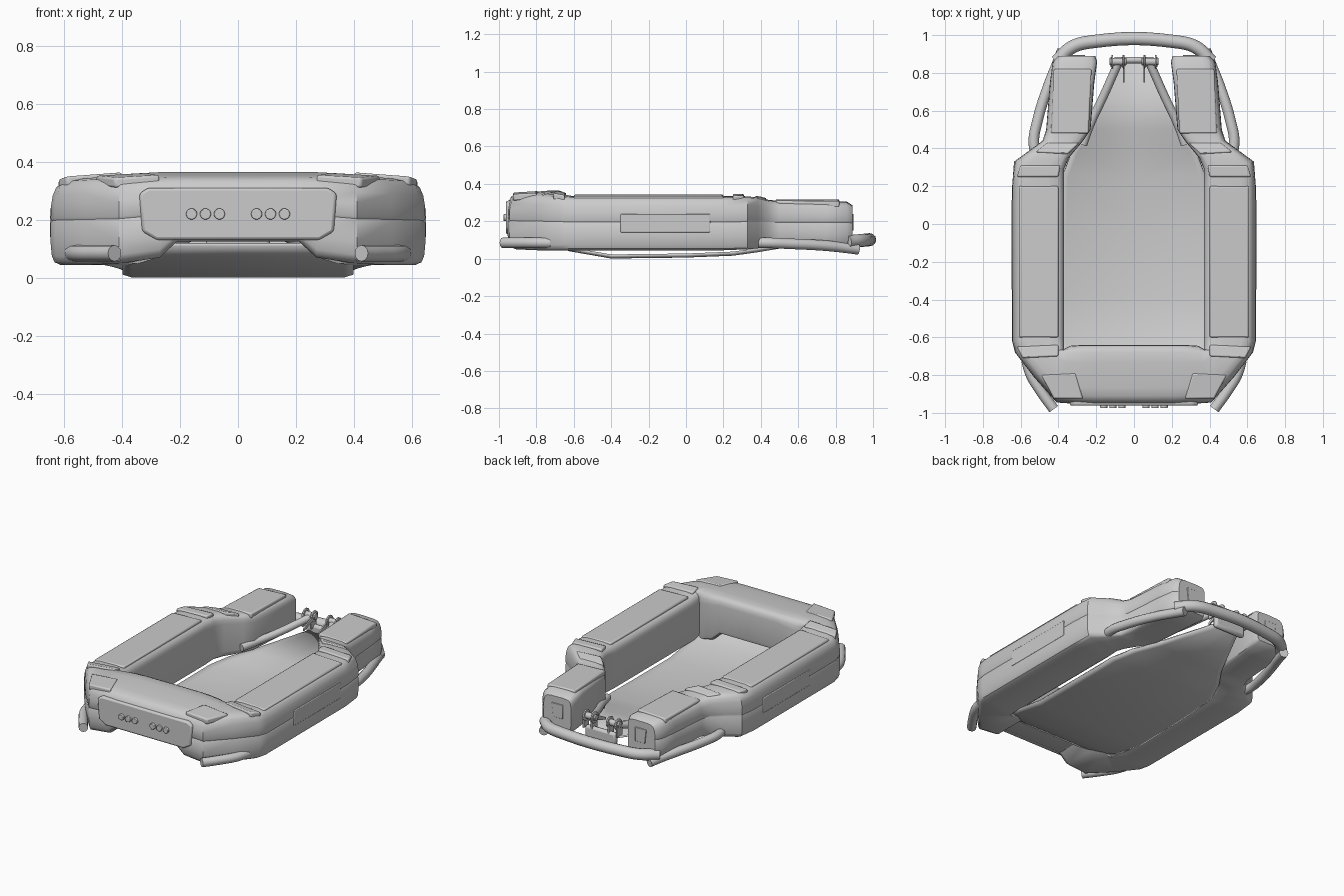
import bpy, bmesh, math
from mathutils import Vector

if "Cube" in bpy.data.objects:
    bpy.data.objects.remove(bpy.data.objects["Cube"])

GREY = (0.6, 0.6, 0.6, 1)
grey = bpy.data.materials.new("light_grey")
grey.use_nodes = True
grey.diffuse_color = GREY
grey.node_tree.nodes["Principled BSDF"].inputs["Base Color"].default_value = GREY


def finish(name, bm, mirror=True, bevel=0, angle=35):
    bmesh.ops.recalc_face_normals(bm, faces=bm.faces)
    me = bpy.data.meshes.new(name)
    bm.to_mesh(me)
    bm.free()
    ob = bpy.data.objects.new(name, me)
    bpy.context.collection.objects.link(ob)
    me.materials.append(grey)
    if bevel:
        mod = ob.modifiers.new("Bevel", "BEVEL")
        mod.width, mod.segments = bevel, 2
    if mirror:
        mod = ob.modifiers.new("Mirror", "MIRROR")
        mod.merge_threshold = 0.0005
    bpy.ops.object.select_all(action="DESELECT")
    ob.select_set(True)
    bpy.context.view_layer.objects.active = ob
    bpy.ops.object.shade_smooth_by_angle(angle=math.radians(angle))
    return ob


def prism(name, points, offset, mirror=True, bevel=0.008):
    """Flat outline extruded along an offset."""
    bm = bmesh.new()
    a = [bm.verts.new(p) for p in points]
    b = [bm.verts.new(Vector(p) + Vector(offset)) for p in points]
    bm.faces.new(a)
    bm.faces.new(b)
    for i in range(len(a)):
        j = (i + 1) % len(a)
        bm.faces.new((a[i], a[j], b[j], b[i]))
    return finish(name, bm, mirror, bevel)


def tube(name, points, radius, both=True):
    for side, sign in (("left", 1), ("right", -1)) if both else (("", 1),):
        cu = bpy.data.curves.new(name, "CURVE")
        cu.dimensions = "3D"
        cu.bevel_depth, cu.bevel_resolution = radius, 4
        cu.use_fill_caps, cu.resolution_u = True, 6
        sp = cu.splines.new("BEZIER")
        sp.bezier_points.add(len(points) - 1)
        for bp, (x, y, z) in zip(sp.bezier_points, points):
            bp.co = (sign * x, y, z)
            bp.handle_left_type = bp.handle_right_type = "AUTO"
        cu.materials.append(grey)
        ob = bpy.data.objects.new((side + "_" + name).strip("_"), cu)
        bpy.context.collection.objects.link(ob)


def cylinder(name, centre, radius, length, axis, mirror=True, bevel=0.003):
    bm = bmesh.new()
    bmesh.ops.create_cone(bm, cap_ends=True, segments=20, radius1=radius, radius2=radius, depth=length)
    turn = Vector((0, 0, 1)).rotation_difference(Vector(axis)).to_matrix()
    for v in bm.verts:
        v.co = turn @ v.co + Vector(centre)
    return finish(name, bm, mirror, bevel)


# Hull: one section swept from the bow centre to the stern of an arm
section = [(0, .12), (.02, .04), (.08, 0), (.88, 0), (.95, .03), (.985, .1), (1, .25), (1, .5),
           (.987, .52), (1, .55), (.995, .7), (.975, .82), (.93, .92), (.86, .97), (.72, .99),
           (.3, 1), (.12, .985), (.05, .95), (.01, .88), (0, .78)]
# inner x, inner y, outer x, outer y, bottom, top, outward fall of the top
stations = [
    (0, -.64, 0, -.955, .125, .37, .02), (.21, -.64, .21, -.955, .125, .37, .02),
    (.27, -.64, .27, -.955, .07, .37, .02), (.34, -.645, .41, -.945, .05, .365, .02),
    (.365, -.66, .53, -.81, .045, .36, .015), (.37, -.665, .63, -.68, .045, .35, .01),
    (.37, -.6, .645, -.62, .045, .335, 0), (.37, .2, .645, .2, .045, .335, 0),
    (.37, .29, .635, .33, .05, .335, 0), (.345, .35, .56, .385, .055, .33, 0),
    (.27, .44, .485, .44, .065, .315, 0), (.23, .5, .465, .5, .07, .308, 0),
    (.21, .75, .445, .75, .07, .308, 0), (.195, .86, .43, .86, .072, .305, 0),
    (.205, .89, .40, .89, .09, .285, 0)]
bm = bmesh.new()
rings = []
for ix, iy, ox, oy, zb, zt, fall in stations:
    rings.append([bm.verts.new((ix + (ox - ix) * u, iy + (oy - iy) * u,
                                zb + (zt - fall * u - zb) * v)) for u, v in section])
for a, b in zip(rings, rings[1:]):
    for i in range(len(section)):
        j = (i + 1) % len(section)
        bm.faces.new((a[i], a[j], b[j], b[i]))
bm.faces.new(rings[-1])
finish("hull", bm, angle=40)

# Thin keel floor slung under the hull
floor = [(-.78, .33, .115), (-.72, .38, .08), (-.62, .395, .045), (-.4, .395, .007), (0, .39, .012),
         (.25, .38, .022), (.38, .33, .04), (.5, .25, .06), (.87, .075, .1)]
bm = bmesh.new()
rows = [[bm.verts.new((0, y, z)), bm.verts.new((w - .03, y, z)), bm.verts.new((w, y, z + .01))]
        for y, w, z in floor]
for a, b in zip(rows, rows[1:]):
    for i in range(2):
        bm.faces.new((a[i], a[i + 1], b[i + 1], b[i]))
ob = finish("floor", bm)
mod = ob.modifiers.new("Thickness", "SOLIDIFY")
mod.thickness, mod.offset = .012, 0
prism("transom", [(-.11, .85, .07), (.11, .85, .07), (.11, .85, .15), (-.11, .85, .15)],
      (0, .035, 0), mirror=False, bevel=.015)

# Raised pads and cross bands on top of the hull
pads = {
    "side_pad": [(.40, -.6, .343), (.61, -.6, .335), (.61, .2, .335), (.40, .2, .343)],
    "rear_pad": [(.24, .48, .318), (.44, .48, .310), (.425, .82, .308), (.225, .82, .318)],
    "bow_pad": [(.31, -.79, .362), (.49, -.80, .352), (.425, -.925, .345), (.27, -.925, .354)],
    "front_band": [(.40, -.64, .352), (.62, -.65, .340), (.59, -.71, .35), (.40, -.70, .365)],
    "rear_band": [(.40, .25, .347), (.62, .25, .338), (.60, .31, .338), (.39, .31, .347)],
    "shoulder_band": [(.35, .37, .338), (.52, .38, .332), (.46, .43, .318), (.29, .43, .325)],
}
for name, pts in pads.items():
    prism(name, pts, (0, 0, -.035))

# Side panel and stern hatch
prism("side_panel", [(.648, -.35, .14), (.648, .13, .14), (.648, .13, .24), (.648, -.35, .24)],
      (-.02, 0, 0), bevel=.005)
prism("stern_hatch", [(.26, .895, .15), (.33, .895, .15), (.34, .895, .24), (.26, .895, .24)],
      (0, -.015, 0), bevel=.003)

# Bow panel with two groups of three round lamps
prism("bow_panel", [(-.28, -.962, .13), (.28, -.962, .13), (.33, -.962, .16), (.34, -.962, .29),
                    (.31, -.962, .31), (-.31, -.962, .31), (-.34, -.962, .29), (-.33, -.962, .16)],
      (0, .05, 0), mirror=False, bevel=.01)
for i in range(3):
    cylinder("bow_lamp", (.064 + .048 * i, -.96, .22), .019, .03, (0, 1, 0))

# Bumper tubes
tube("bow_bumper", [(.57, -.72, .085), (.545, -.8, .085), (.49, -.89, .085), (.425, -.98, .085)], .028)
tube("stern_side_tube", [(.50, .32, .085), (.53, .42, .085), (.51, .55, .08), (.45, .74, .07),
                         (.41, .84, .06), (.38, .92, .05)], .028)
tube("stern_bar", [(-.41, .86, .09), (-.33, .935, .097), (-.22, .965, .1), (.22, .965, .1),
                   (.33, .935, .097), (.41, .86, .09)], .035, both=False)

# Floor struts with hinge barrels and lugs
tube("floor_strut", [(.27, .42, .11), (.235, .52, .12), (.16, .68, .15), (.085, .85, .19)], .023)
cylinder("hinge_barrel", (.085, .86, .205), .02, .09, (1, 0, 0))
for x in (.055, .115):
    cylinder("hinge_lug", (x, .86, .205), .036, .01, (1, 0, 0))
    prism("hinge_bracket", [(x, .83, .13), (x, .885, .13), (x, .885, .21), (x, .83, .21)],
          (.01, 0, 0), bevel=0)
prism("hinge_arm", [(.05, .75, .15), (.05, .75, .165), (.05, .86, .225), (.05, .87, .19)],
      (.008, 0, 0), bevel=0)
